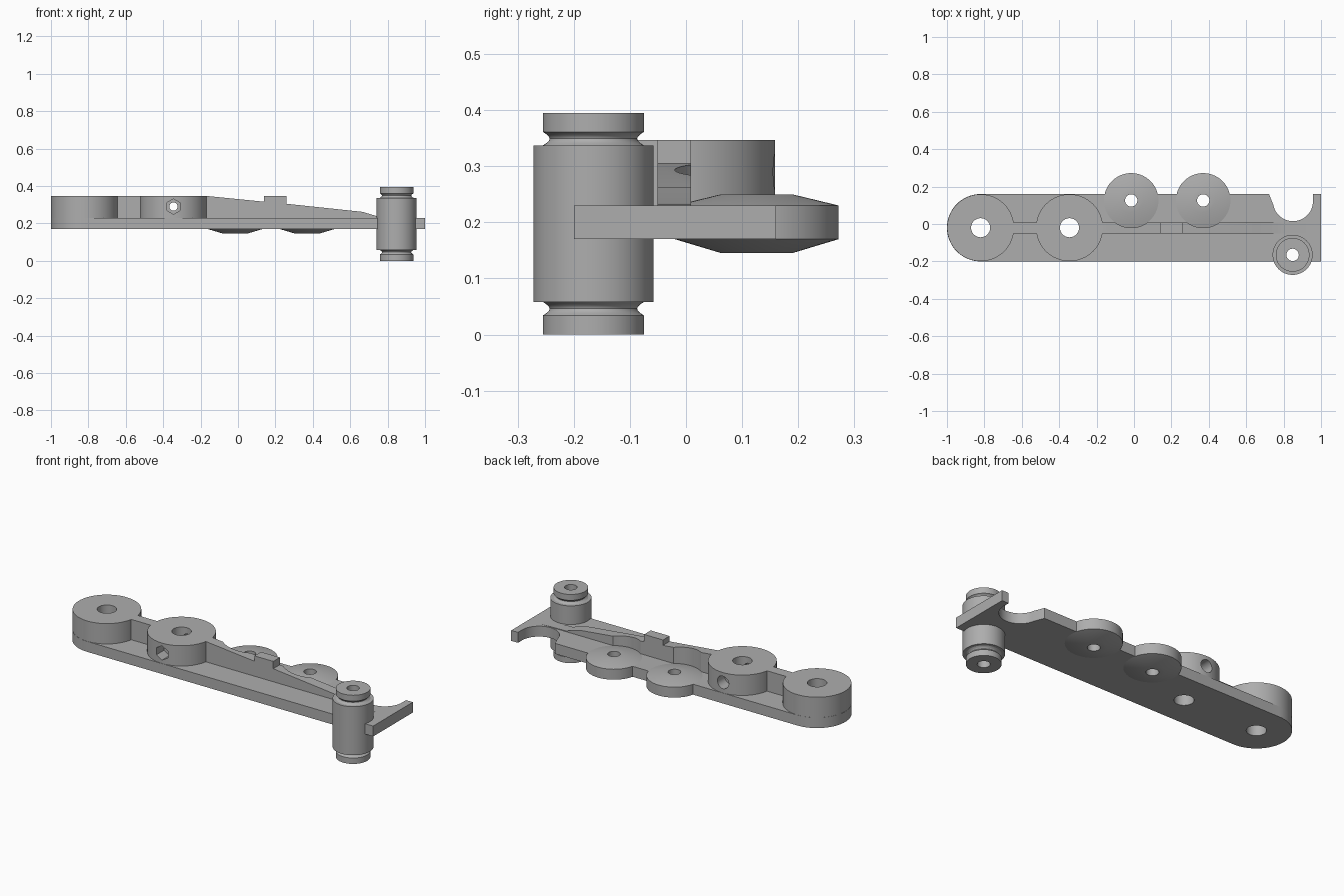
import bpy, bmesh
from math import sin, cos, pi, radians
from mathutils import Vector, Matrix

cube = bpy.data.objects.get("Cube")
if cube:
    bpy.data.objects.remove(cube, do_unlink=True)

SEG = 64
BOTTOM, TOP, BOSS_TOP = 0.17, 0.23, 0.347
ARM_Y = -0.02
BOSS_X = (-0.82, -0.345)
SOCKETS = ((-0.015, 0.126), (0.37, 0.126))
ROLLER = (0.848, -0.165)

grey = bpy.data.materials.new("plain grey")
grey.use_nodes = True
colour = (0.42, 0.42, 0.42, 1)
grey.diffuse_color = colour
grey.node_tree.nodes["Principled BSDF"].inputs["Base Color"].default_value = colour


def finish(name, bm):
    bmesh.ops.recalc_face_normals(bm, faces=bm.faces)
    mesh = bpy.data.meshes.new(name)
    bm.to_mesh(mesh)
    bm.free()
    mesh.materials.append(grey)
    obj = bpy.data.objects.new(name, mesh)
    bpy.context.collection.objects.link(obj)
    return obj


def activate(obj):
    bpy.ops.object.select_all(action="DESELECT")
    obj.select_set(True)
    bpy.context.view_layer.objects.active = obj


def smooth(obj):
    activate(obj)
    bpy.ops.object.shade_smooth_by_angle(angle=radians(25))


def prism(name, points, depth):
    """Extrude a closed 3D outline along a vector."""
    bm = bmesh.new()
    face = bm.faces.new([bm.verts.new(p) for p in points])
    ext = bmesh.ops.extrude_face_region(bm, geom=[face])
    moved = [g for g in ext["geom"] if isinstance(g, bmesh.types.BMVert)]
    bmesh.ops.translate(bm, verts=moved, vec=Vector(depth))
    if not face.is_valid or len(bm.faces) < len(points) + 2:
        bm.faces.new([v for v in bm.verts if v not in moved])
    return finish(name, bm)


def lathe(name, profile, centre):
    """Spin a closed (radius, height) profile into a ring-shaped solid."""
    bm = bmesh.new()
    rings = []
    for i in range(SEG):
        a = 2 * pi * i / SEG
        rings.append([bm.verts.new((centre[0] + r * cos(a), centre[1] + r * sin(a), z))
                      for r, z in profile])
    n = len(profile)
    for i in range(SEG):
        one, two = rings[i], rings[(i + 1) % SEG]
        for j in range(n):
            k = (j + 1) % n
            bm.faces.new((one[j], two[j], two[k], one[k]))
    obj = finish(name, bm)
    return obj


def rod(radius, centre, length, axis="Z", sides=SEG):
    bm = bmesh.new()
    turn = Matrix.Rotation(pi / 2, 4, "X") if axis == "Y" else Matrix()
    bmesh.ops.create_cone(bm, cap_ends=True, segments=sides, radius1=radius, radius2=radius,
                          depth=length, matrix=Matrix.Translation(centre) @ turn)
    return finish("cutter", bm)


def cut(obj, *cutters):
    for cutter in cutters:
        cutter.hide_render = True
        mod = obj.modifiers.new("cut", "BOOLEAN")
        mod.operation = "DIFFERENCE"
        mod.solver = "EXACT"
        mod.object = cutter
        activate(obj)
        bpy.ops.object.modifier_apply(modifier=mod.name)
        bpy.data.objects.remove(cutter, do_unlink=True)


def arc(cx, cy, r, start, end, steps=32):
    angles = [radians(start + (end - start) * i / steps) for i in range(steps + 1)]
    return [(cx + r * cos(a), cy + r * sin(a)) for a in angles]


# Base plate: rounded end, square end with a round notch
outline = arc(BOSS_X[0], ARM_Y, 0.18, 90, 270)
outline += [(1, -0.2), (1, 0.16), (0.957, 0.16)]
outline += arc(0.85, 0.122, 0.107, 0, -170)
outline += [(0.722, 0.16)]
plate = prism("base_plate", [(x, y, BOTTOM) for x, y in outline], (0, 0, TOP - BOTTOM))
cut(plate, *[rod(0.051, (x, ARM_Y, 0.2), 0.3) for x in BOSS_X],
    *[rod(0.033, (x, y, 0.2), 0.3) for x, y in SOCKETS],
    rod(0.033, (*ROLLER, 0.2), 0.5))
smooth(plate)

# Two tall bosses with vertical bores
bosses = []
for name, x in zip(("end_boss", "middle_boss"), BOSS_X):
    profile = [(0.051, TOP), (0.179, TOP), (0.179, BOSS_TOP), (0.051, BOSS_TOP)]
    bosses.append(lathe(name, profile, (x, ARM_Y)))

# Cross hole in the middle boss: hex pocket in front, round pocket behind
x = BOSS_X[1]
cut(bosses[1], rod(0.022, (x, ARM_Y, 0.29), 0.5, "Y"),
    rod(0.041, (x, ARM_Y - 0.17, 0.29), 0.12, "Y", 6),
    rod(0.036, (x, ARM_Y + 0.17, 0.29), 0.12, "Y"))
for boss in bosses:
    smooth(boss)

# Sockets: flat rim with a shallow cone on both sides
for name, spot in zip(("inner_socket", "outer_socket"), SOCKETS):
    smooth(lathe(name, [(0.033, 0.145), (0.063, 0.145), (0.146, BOTTOM),
                        (0.146, TOP), (0.063, 0.25), (0.033, 0.25)], spot))

# Ribs along the top of the plate
RIB_FRONT, RIB_WIDTH = -0.051, 0.06
short = [(-0.67, TOP), (-0.5, TOP), (-0.5, BOSS_TOP), (-0.67, BOSS_TOP)]
prism("short_rib", [(x, RIB_FRONT, z) for x, z in short], (0, RIB_WIDTH, 0))
long = [(-0.2, TOP), (0.92, TOP), (0.83, 0.233), (0.76, 0.234), (0.665, 0.262),
        (0.26, 0.305), (0.26, BOSS_TOP), (0.14, BOSS_TOP), (0.14, 0.316),
        (-0.17, BOSS_TOP), (-0.2, BOSS_TOP)]
rib = prism("sloping_rib", [(x, RIB_FRONT, z) for x, z in long], (0, RIB_WIDTH, 0))
cut(rib, *[rod(0.146, (x, y, 0.3), 0.3) for x, y in SOCKETS])
smooth(rib)

# Upright roller with a rounded groove near each end
groove = [(0.09 - 0.012 * sin(pi * i / 8), 0.034 + 0.024 * i / 8) for i in range(9)]
lower = [(0.033, 0), (0.09, 0)] + groove + [(0.107, 0.058)]
upper = [(r, 0.395 - z) for r, z in reversed(lower)]
smooth(lathe("roller", lower + upper, ROLLER))
